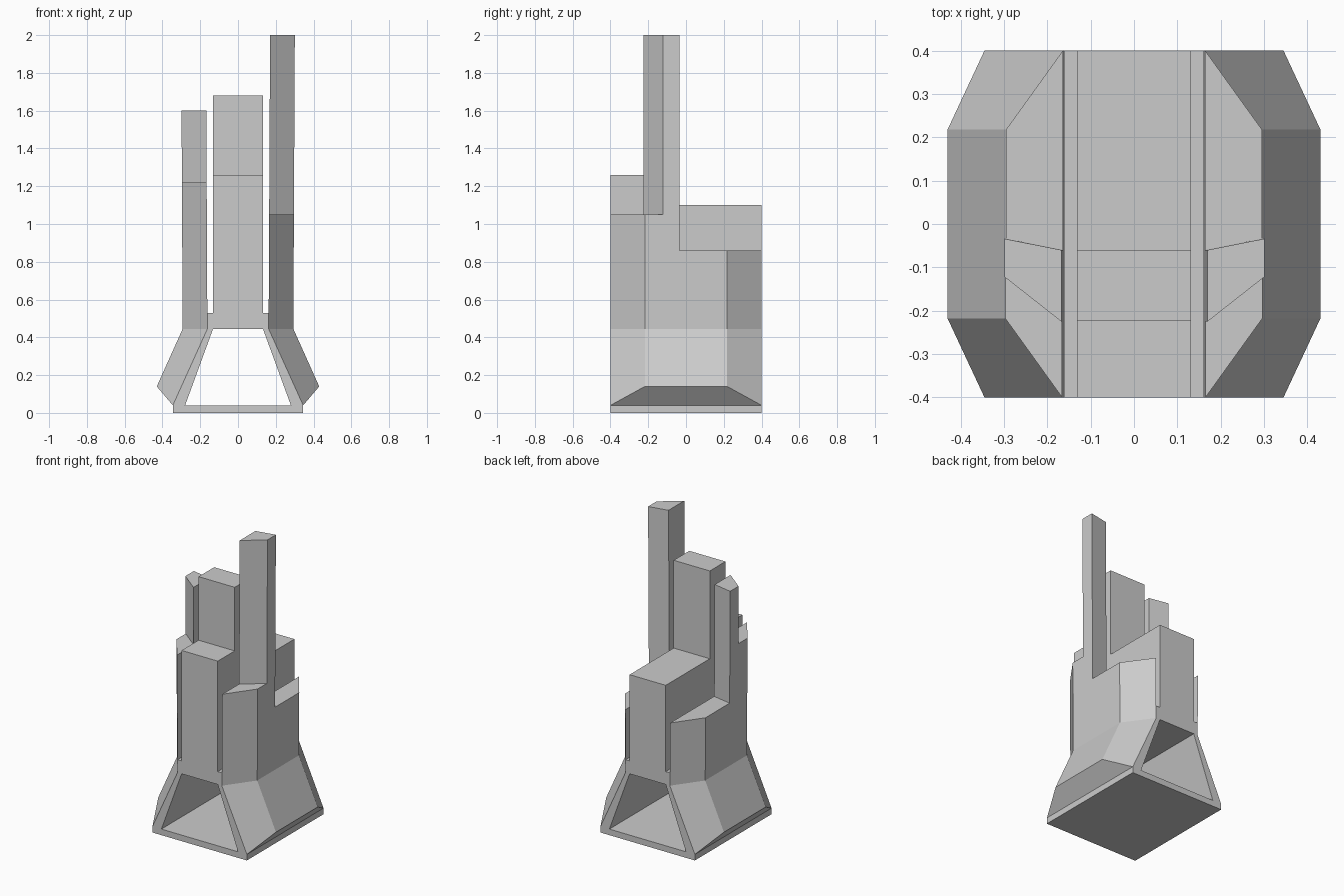
import bpy
import bmesh

if "Cube" in bpy.data.objects:
    bpy.data.objects.remove(bpy.data.objects["Cube"])


def loft(name, rings):
    """Closed solid through matching rings of 3D points, capped at both ends."""
    bm = bmesh.new()
    loops = [[bm.verts.new(p) for p in ring] for ring in rings]
    for a, b in zip(loops, loops[1:]):
        n = len(a)
        for i in range(n):
            j = (i + 1) % n
            bm.faces.new((a[i], a[j], b[j], b[i]))
    bm.faces.new(loops[0])
    bm.faces.new(loops[-1])
    bmesh.ops.recalc_face_normals(bm, faces=bm.faces[:])
    mesh = bpy.data.meshes.new(name)
    bm.to_mesh(mesh)
    bm.free()
    obj = bpy.data.objects.new(name, mesh)
    bpy.context.collection.objects.link(obj)
    return obj


def box(name, half_x, half_y, z0, z1):
    profile = [(-half_y, z0), (half_y, z0), (half_y, z1), (-half_y, z1)]
    return loft(name, [[(x, y, z) for y, z in profile] for x in (-half_x, half_x)])


def wall_ring(x_low, x_high, half_y, z_low, z_high, side):
    return [(side * x_low, -half_y, z_low), (side * x_low, half_y, z_low),
            (side * x_high, half_y, z_high), (side * x_high, -half_y, z_high)]


def stepped(front, front_y, tower_y, tower_end, back_y, heights):
    """Side profile: front block, tall tower, low back block."""
    h_front, h_tower, h_back = heights
    return [(front_y, front), (back_y, front), (back_y, h_back), (tower_end, h_back),
            (tower_end, h_tower), (tower_y, h_tower), (tower_y, h_front), (front_y, h_front)]


BASE_TOP = 0.445
LEAN = 0.005

# Floor slab and the bridge over the tunnel
box("floor_slab", 0.345, 0.4, 0.0, 0.04)
box("tunnel_roof", 0.162, 0.4, BASE_TOP, 0.53)

# Central stepped slab
core = stepped(BASE_TOP, -0.4, -0.223, -0.06, 0.4, (1.26, 1.68, 1.10))
loft("central_tower", [[(x, y, z) for y, z in core] for x in (-0.132, 0.132)])

# Splayed base walls and the stepped outer towers on each side
for side, label, heights in ((-1, "left", (1.22, 1.60, 0.86)),
                             (1, "right", (1.05, 2.00, 0.86))):
    loft(label + "_base_wall", [
        wall_ring(0.28, 0.132, 0.4, 0.04, BASE_TOP, side),
        wall_ring(0.345, 0.162, 0.4, 0.04, BASE_TOP, side),
        wall_ring(0.43, 0.293, 0.218, 0.14, BASE_TOP, side)])

    inner = stepped(BASE_TOP, -0.4, -0.225, -0.06, 0.4, heights)
    outer = stepped(BASE_TOP, -0.218, -0.122, -0.034, 0.218, heights)
    loft(label + "_tower", [
        [(side * (x + LEAN * (z - BASE_TOP)), y, z) for y, z in profile]
        for x, profile in ((0.162, inner), (0.293, outer))])
